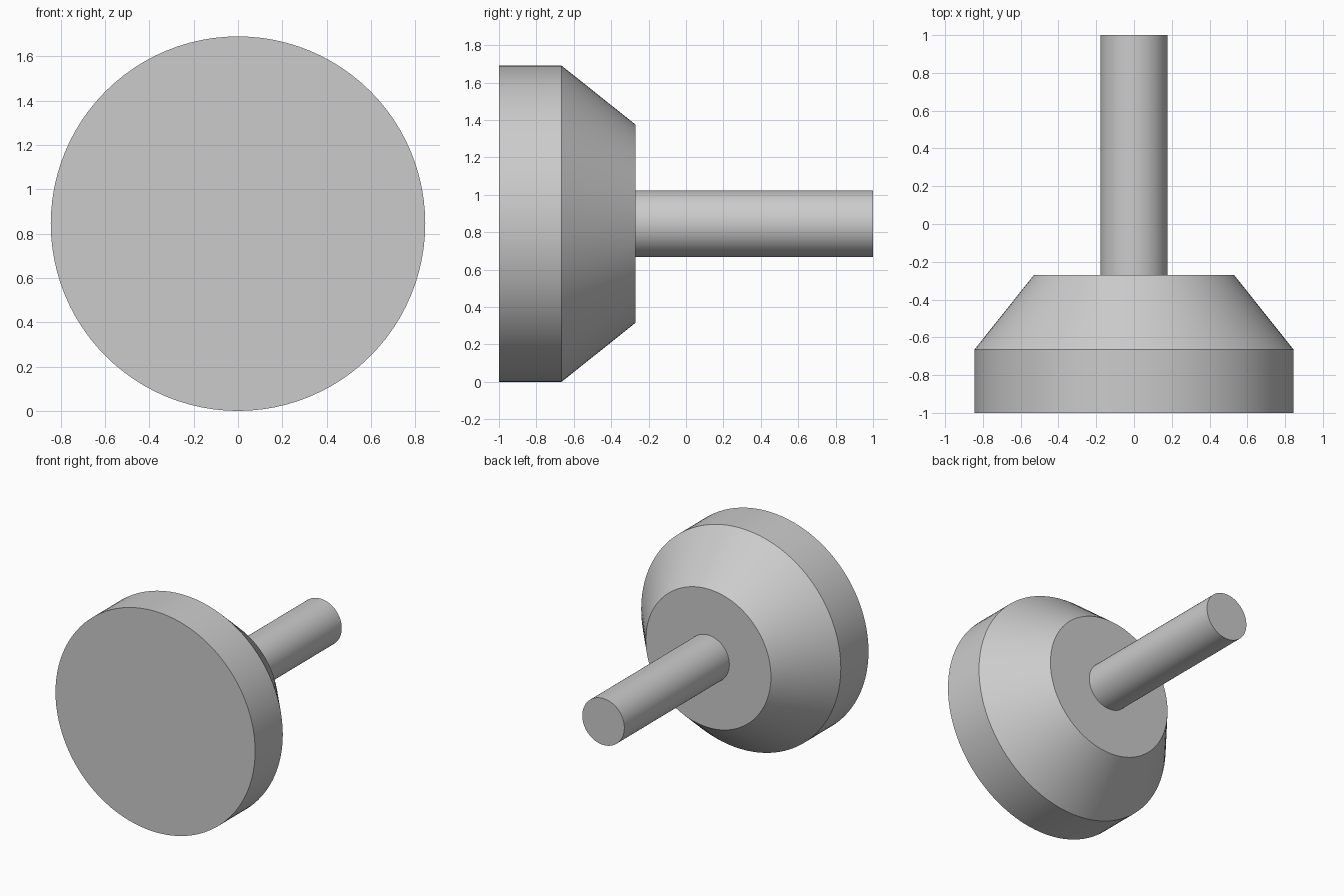
import bpy, bmesh, math

if "Cube" in bpy.data.objects:
    bpy.data.objects.remove(bpy.data.objects["Cube"])

AXIS_Z = 0.845
SIDES = 96

grey = bpy.data.materials.new("light grey")
grey.diffuse_color = (0.6, 0.6, 0.6, 1)
grey.use_nodes = True
grey.node_tree.nodes["Principled BSDF"].inputs["Base Color"].default_value = grey.diffuse_color


def turned_part(name, profile):
    """Solid of revolution about the y axis from (y, radius) points, capped at both ends."""
    bm = bmesh.new()
    rings = []
    for y, r in profile:
        rings.append([bm.verts.new((r * math.sin(2 * math.pi * i / SIDES), y,
                                    AXIS_Z + r * math.cos(2 * math.pi * i / SIDES)))
                      for i in range(SIDES)])
    for a, b in zip(rings, rings[1:]):
        for i in range(SIDES):
            j = (i + 1) % SIDES
            bm.faces.new((a[i], a[j], b[j], b[i]))
    bm.faces.new(rings[0])
    bm.faces.new(rings[-1])
    bmesh.ops.recalc_face_normals(bm, faces=bm.faces)
    mesh = bpy.data.meshes.new(name)
    bm.to_mesh(mesh)
    bm.free()
    mesh.materials.append(grey)
    obj = bpy.data.objects.new(name, mesh)
    bpy.context.collection.objects.link(obj)
    bpy.ops.object.select_all(action='DESELECT')
    obj.select_set(True)
    bpy.context.view_layer.objects.active = obj
    bpy.ops.object.shade_smooth_by_angle(angle=math.radians(30))
    return obj


# Wide disc with a tapered back
turned_part("head", [(-1.0, 0.845), (-0.665, 0.845), (-0.27, 0.53)])

# Round shaft standing on the back of the head
turned_part("shaft", [(-0.27, 0.178), (1.0, 0.178)])
